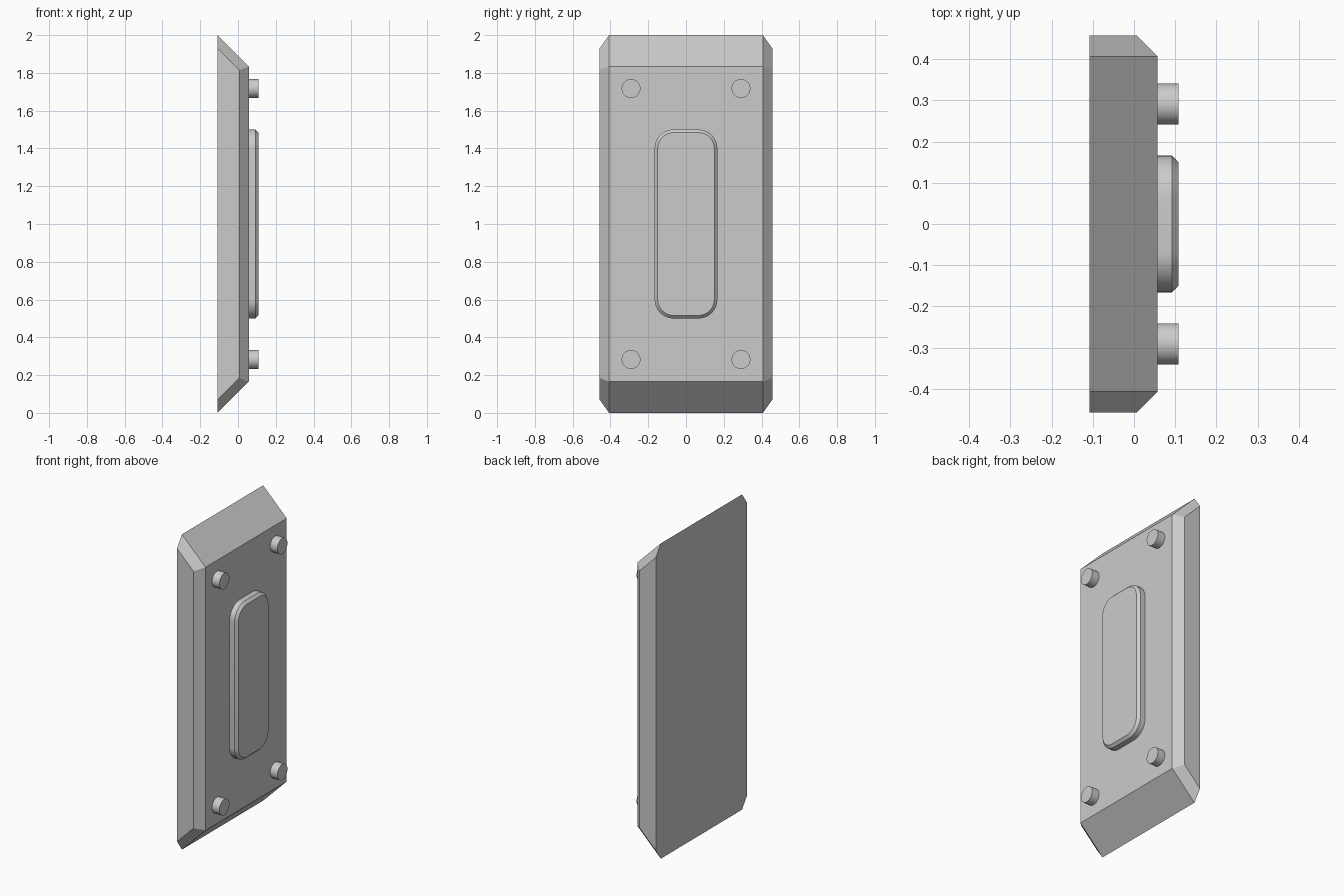
import bpy, math
from mathutils import Vector

cube = bpy.data.objects.get("Cube")
if cube:
    bpy.data.objects.remove(cube, do_unlink=True)

grey = bpy.data.materials.new("plain grey")
grey.use_nodes = True
COLOUR = (0.6, 0.6, 0.6, 1)
grey.diffuse_color = COLOUR
grey.node_tree.nodes["Principled BSDF"].inputs["Base Color"].default_value = COLOUR

BACK, FACE, TIP = -0.108, 0.057, 0.108
MID_Z = 1.0


def loft(name, rings, end_faces=None):
    """Join rings of equal point count; close the last with end_faces or one face."""
    n = len(rings[0])
    verts = [Vector(p) for ring in rings for p in ring]
    last = len(verts) - n
    faces = [list(reversed(range(n)))]
    faces += [[last + i for i in face] for face in end_faces or [range(n)]]
    for r in range(len(rings) - 1):
        for i in range(n):
            j = (i + 1) % n
            faces.append([r * n + i, r * n + j, (r + 1) * n + j, (r + 1) * n + i])
    mesh = bpy.data.meshes.new(name)
    mesh.from_pydata(verts, [], faces)
    mesh.materials.append(grey)
    obj = bpy.data.objects.new(name, mesh)
    bpy.context.collection.objects.link(obj)
    return obj


def smooth(obj):
    bpy.ops.object.select_all(action='DESELECT')
    obj.select_set(True)
    bpy.context.view_layer.objects.active = obj
    bpy.ops.object.shade_smooth_by_angle(angle=math.radians(30))


def octagon(inner, outer):
    """Mirror two (x, half y, half z) corner points to a full ring."""
    ring = []
    for sy, sz, pair in ((1, 1, (outer, inner)), (-1, 1, (inner, outer)),
                         (-1, -1, (outer, inner)), (1, -1, (inner, outer))):
        ring += [(x, sy * y, MID_Z + sz * z) for x, y, z in pair]
    return ring


def rounded(x, half_y, half_z, radius, steps=10):
    """Rounded rectangle facing +x."""
    ring = []
    for k, (sy, sz) in enumerate(((1, 1), (-1, 1), (-1, -1), (1, -1))):
        for i in range(steps + 1):
            a = math.pi / 2 * (k + i / steps)
            ring.append((x, sy * (half_y - radius) + radius * math.cos(a),
                         MID_Z + sz * (half_z - radius) + radius * math.sin(a)))
    return ring


# Slab with sloped ends; its front is a flat face between two long chamfers
loft("body", [
    octagon((BACK, 0.407, 1.0), (BACK, 0.457, 0.93)),
    octagon((FACE, 0.407, 0.835), (FACE - 0.05, 0.457, 0.815)),
], end_faces=[(1, 2, 5, 6), (0, 1, 6, 7), (2, 3, 4, 5)])

# Raised panel with a bevelled rim
smooth(loft("raised_panel", [
    rounded(FACE, 0.166, 0.5, 0.1),
    rounded(TIP - 0.016, 0.166, 0.5, 0.1),
    rounded(TIP, 0.15, 0.484, 0.084),
]))

# Four round pegs
for side, sy in (("left", 1), ("right", -1)):
    for level, sz in (("upper", 1), ("lower", -1)):
        bpy.ops.mesh.primitive_cylinder_add(
            vertices=48, radius=0.05, depth=TIP - FACE,
            location=((FACE + TIP) / 2, sy * 0.291, MID_Z + sz * 0.717),
            rotation=(0, math.pi / 2, 0))
        peg = bpy.context.object
        peg.name = f"{level}_{side}_peg"
        peg.data.materials.append(grey)
        smooth(peg)
